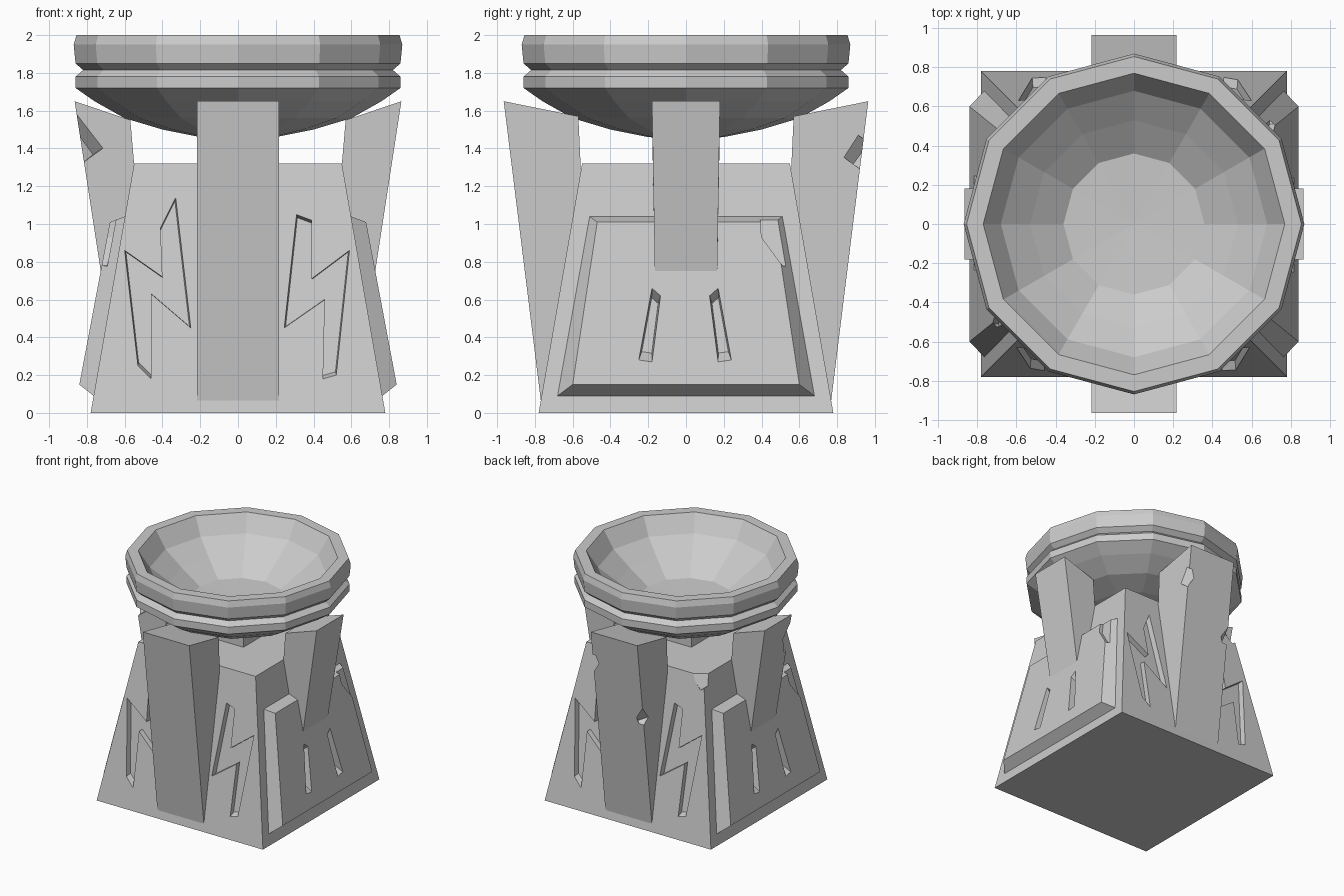
import bpy, bmesh, math
from mathutils import Matrix, Vector, Euler

if "Cube" in bpy.data.objects:
    bpy.data.objects.remove(bpy.data.objects["Cube"])


def make(name, rings):
    """Loft closed rings of points into a capped solid."""
    bm = bmesh.new()
    vs = [[bm.verts.new(p) for p in r] for r in rings]
    n = len(vs[0])
    for a, b in zip(vs, vs[1:]):
        for i in range(n):
            j = (i + 1) % n
            bm.faces.new((a[i], a[j], b[j], b[i]))
    bm.faces.new(vs[0])
    bm.faces.new(vs[-1])
    bmesh.ops.recalc_face_normals(bm, faces=bm.faces)
    me = bpy.data.meshes.new(name)
    bm.to_mesh(me)
    bm.free()
    ob = bpy.data.objects.new(name, me)
    bpy.context.collection.objects.link(ob)
    return ob


def turned(pts, angle):
    """Points are (outward distance, sideways, height) on a side turned by angle."""
    m = Matrix.Rotation(math.radians(angle), 3, 'Z')
    return [m @ Vector(p) for p in pts]


def prism(poly, surface, depth, angle, taper=1.0):
    """Cutter whose floor runs parallel to a sloping surface, narrowed by taper."""
    cu = sum(u for u, z in poly) / len(poly)
    cz = sum(z for u, z in poly) / len(poly)
    small = [(cu + (u - cu) * taper, cz + (z - cz) * taper) for u, z in poly]
    inner = [(surface(z) - depth, u, z) for u, z in small]
    level = [(surface(z), u, z) for u, z in poly]
    outer = [(surface(z) + 0.15, u, z) for u, z in poly]
    return make("cutter", [turned(r, angle) for r in (inner, level, outer)])


def chip(pos, size, angle, rot=(0.4, 0.5, 0.8)):
    """Small tilted block for knocking a chip out of an edge."""
    a, b, c = size
    q = [(-a, -b), (a, -b), (a, b), (-a, b)]
    r = Euler(rot).to_matrix()
    return make("cutter", [turned([r @ Vector((x, y, z)) + Vector(pos) for x, y in q], angle)
                           for z in (-c, c)])


def cut(ob, cutters):
    for c in cutters:
        c.hide_render = True
        m = ob.modifiers.new("cut", 'BOOLEAN')
        m.operation = 'DIFFERENCE'
        m.solver = 'EXACT'
        m.object = c
    dg = bpy.context.evaluated_depsgraph_get()
    me = bpy.data.meshes.new_from_object(ob.evaluated_get(dg))
    ob.modifiers.clear()
    ob.data = me
    for c in cutters:
        bpy.data.objects.remove(c)


def base_face(z):
    return 0.78 - 0.23 * z / 1.32


def panel_face(z):
    return 0.84 - 0.188 * (z - 0.15)


def square(h, z):
    return [(-h, -h, z), (h, -h, z), (h, h, z), (-h, h, z)]


# Tapered stone base with jagged grooves front and back
base = make("base", [square(0.78, 0), square(0.55, 1.32)])
right_groove = [(0.31, 1.05), (0.39, 1.02), (0.39, 0.71), (0.59, 0.86),
                (0.52, 0.20), (0.45, 0.18), (0.46, 0.60), (0.245, 0.45)]
left_groove = [(-0.33, 1.14), (-0.41, 0.98), (-0.40, 0.72), (-0.60, 0.86),
               (-0.53, 0.25), (-0.46, 0.18), (-0.46, 0.63), (-0.25, 0.45)]
cutters = [prism(g, base_face, 0.045, a, 0.96)
           for a in (-90, 90) for g in (right_groove, left_groove)]
cutters.append(chip((-0.57, 0.57, 1.33), (0.08, 0.08, 0.08), 0))
cut(base, cutters)

# Raised side panels, each with two slots and one broken corner
slot = [(0.17, 0.66), (0.125, 0.62), (0.17, 0.27), (0.24, 0.28)]
broken = [(0.39, 1.06), (0.40, 0.93), (0.51, 0.78), (0.65, 0.75), (0.65, 1.06)]
for name, a in (("right_panel", 0), ("left_panel", 180)):
    foot = [(-0.68, 0.09), (0.68, 0.09), (0.51, 1.04), (-0.51, 1.04)]
    face = [(-0.60, 0.15), (0.60, 0.15), (0.47, 1.01), (-0.47, 1.01)]
    panel = make(name, [turned([(base_face(z) - 0.03, u, z) for u, z in foot], a),
                        turned([(base_face(z), u, z) for u, z in foot], a),
                        turned([(panel_face(z), u, z) for u, z in face], a)])
    cut(panel, [prism(slot, panel_face, 0.06, a, 0.75),
                prism([(-0.01 - u, z) for u, z in slot], panel_face, 0.06, a, 0.75),
                prism(broken, panel_face, 0.03, a)])


# Leaning pillars: long at front and back, short on the sides
def pillar(name, a, top_out, top_in, z_in, bot_out, z_bot, w_top, w_bot):
    top = [(top_in, -w_top, z_in), (top_out, -w_top, 1.65),
           (top_out, w_top, 1.65), (top_in, w_top, z_in)]
    bot = [(0.50, -w_bot, z_bot), (bot_out, -w_bot, z_bot),
           (bot_out, w_bot, z_bot), (0.50, w_bot, z_bot)]
    return make(name, [turned(bot, a), turned(top, a)])


front = pillar("front_pillar", -90, 0.965, 0.57, 1.57, 0.768, 0.06, 0.218, 0.218)
back = pillar("back_pillar", 90, 0.965, 0.57, 1.57, 0.768, 0.06, 0.218, 0.218)
right = pillar("right_pillar", 0, 0.865, 0.57, 1.55, 0.725, 0.74, 0.18, 0.165)
left = pillar("left_pillar", 180, 0.865, 0.57, 1.55, 0.725, 0.74, 0.18, 0.165)

# Chips broken from pillar edges
cut(back, [chip((0.92, -0.25, 1.38), (0.06, 0.06, 0.07), 90),
           chip((0.90, 0.24, 1.0), (0.06, 0.06, 0.06), 90)])
cut(left, [chip((0.85, 0.21, 1.45), (0.08, 0.07, 0.12), 180)])

# Square neck between base and bowl
make("neck", [square(0.17, 1.28), square(0.17, 1.50)])

# Twelve-sided bowl with a grooved rim
profile = [(0.001, 1.45), (0.20, 1.46), (0.40, 1.50), (0.60, 1.56), (0.76, 1.65), (0.86, 1.72),
           (0.86, 1.78), (0.82, 1.815), (0.86, 1.85), (0.87, 1.95), (0.855, 2.0),
           (0.77, 2.0), (0.68, 1.86), (0.53, 1.745), (0.36, 1.63), (0.001, 1.615)]
make("bowl", [[(r * math.cos(i * math.pi / 6), r * math.sin(i * math.pi / 6), z)
               for i in range(12)] for r, z in profile])
